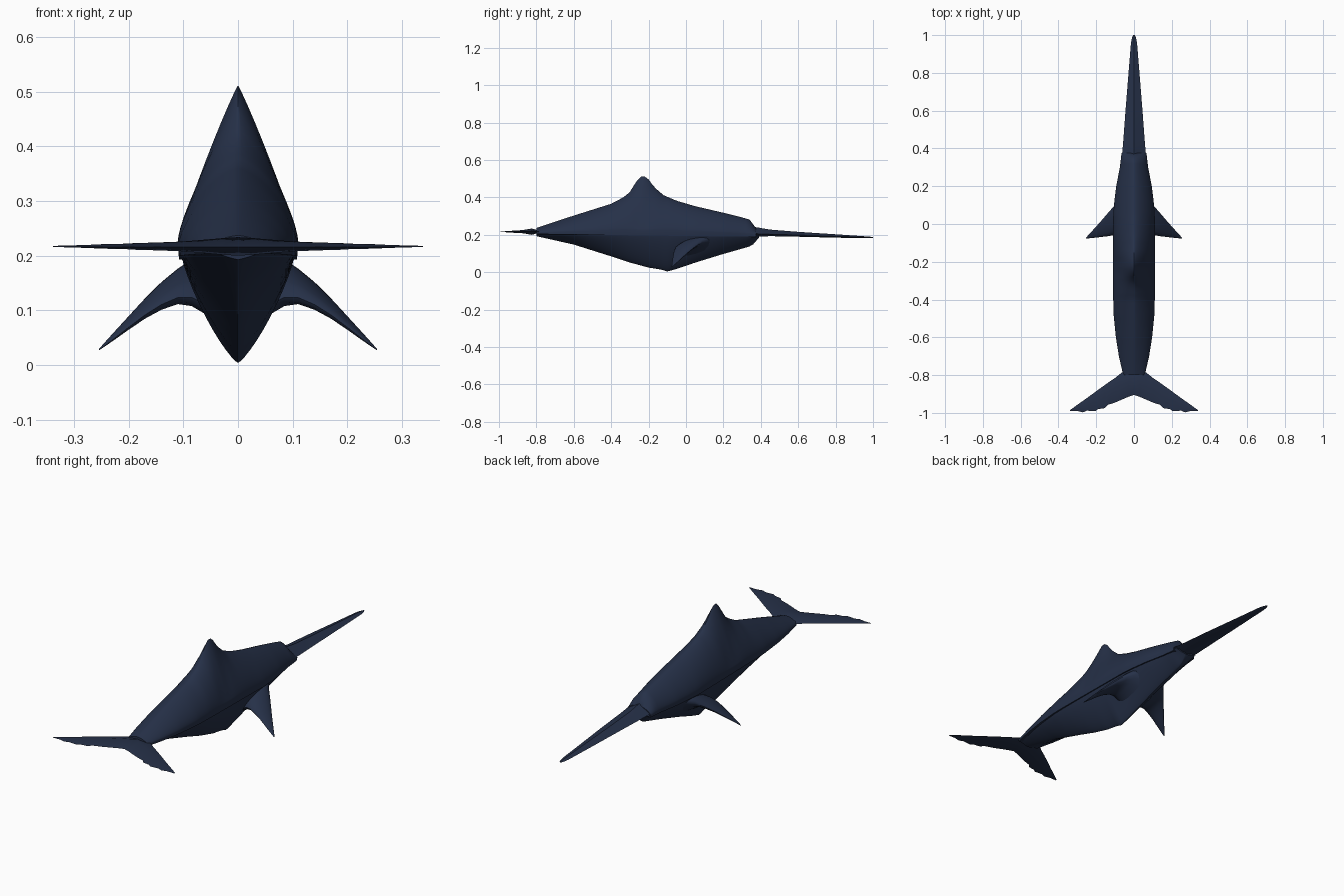
import bpy, bmesh, math

if "Cube" in bpy.data.objects:
    bpy.data.objects.remove(bpy.data.objects["Cube"])

navy = bpy.data.materials.new("dark navy skin")
navy.diffuse_color = (0.019, 0.030, 0.065, 1)
navy.use_nodes = True
navy.node_tree.nodes["Principled BSDF"].inputs["Base Color"].default_value = navy.diffuse_color


def finish(name, bm, angle=40):
    bmesh.ops.recalc_face_normals(bm, faces=bm.faces)
    me = bpy.data.meshes.new(name)
    bm.to_mesh(me)
    bm.free()
    ob = bpy.data.objects.new(name, me)
    bpy.context.collection.objects.link(ob)
    me.materials.append(navy)
    bpy.ops.object.select_all(action='DESELECT')
    ob.select_set(True)
    bpy.context.view_layer.objects.active = ob
    bpy.ops.object.shade_smooth_by_angle(angle=math.radians(angle))
    return ob


def mirror_x(ob):
    m = ob.modifiers.new("mirror", 'MIRROR')
    m.use_clip = True


def loft(name, rings, angle=40):
    """Skin closed rings of equal point count, capped at both ends."""
    bm = bmesh.new()
    vs = [[bm.verts.new(p) for p in r] for r in rings]
    n = len(vs[0])
    for a, b in zip(vs, vs[1:]):
        for i in range(n):
            j = (i + 1) % n
            bm.faces.new((a[i], a[j], b[j], b[i]))
    bm.faces.new(vs[0])
    bm.faces.new(vs[-1])
    return finish(name, bm, angle)


def interp(keys, y):
    for (a, u), (b, v) in zip(keys, keys[1:]):
        if y <= b:
            return u + (v - u) * max(0, (y - a) / (b - a))
    return keys[-1][1]


# Side and top profiles, as (y, value)
TOP = [(-.8, .237), (-.6, .303), (-.4, .366), (-.33, .403), (-.30, .43), (-.27, .478),
       (-.25, .507), (-.23, .516), (-.205, .503), (-.17, .455), (-.12, .412), (-.05, .382),
       (.05, .353), (.2, .318), (.3, .293), (.345, .28), (.36, .255), (.375, .235)]
BOTTOM = [(-.8, .193), (-.6, .148), (-.4, .085), (-.3, .052), (-.2, .025), (-.13, .014),
          (-.1, .004), (-.05, .018), (.05, .052), (.2, .098), (.34, .138), (.36, .15), (.39, .185)]
WIDTH = [(-.8, .057), (-.7, .08), (-.6, .096), (-.48, .108), (-.4, .11), (.05, .11),
         (.12, .104), (.2, .094), (.3, .075), (.39, .064)]


def seam(y):
    return .21 - .015 * (y + .8) / 1.2


def stations(end):
    ys = [-.8 + .02 * i for i in range(200) if -.8 + .02 * i < end - .005]
    return ys + [end]


def arch(w, z0, h, p, n=12):
    """Half superellipse from +x over the ridge to -x."""
    right = []
    for i in range(n + 1):
        t = math.pi / 2 * i / n
        right.append((w * max(0, math.cos(t)) ** (2 / p), z0 + h * math.sin(t) ** (2 / p)))
    return right + [(-x, z) for x, z in reversed(right[:-1])]


# Upper body, drawn up into the dorsal fin
rings = []
for y in stations(.375):
    w, top, s = interp(WIDTH, y), interp(TOP, y), seam(y)
    fin = max(0, min(1, (top - .38) / .12))
    z0 = s + .12 * (min(top, .4) - s)
    sec = [(w * .98, s - .006)] + arch(w, z0, top - z0, 1.5 - .42 * fin) + [(-w * .98, s - .006)]
    rings.append([(x, y, z) for x, z in sec])
loft("upper_body", rings)

# Lower body with keel
rings = []
for y in stations(.39):
    w, s = interp(WIDTH, y) * .95, seam(y) + .004
    rings.append([(x, y, z) for x, z in arch(w, s, interp(BOTTOM, y) - s, 1.25)])
loft("lower_body", rings)

# Long flat bill with a ridge above and below: y, half width, bottom, side, top
rings = []
for y, w, lo, mid, hi in [(.30, .064, .185, .208, .25), (.38, .062, .19, .206, .24),
                          (.45, .056, .193, .203, .228), (.6, .045, .190, .199, .216),
                          (.8, .029, .185, .192, .203), (.96, .016, .182, .187, .192),
                          (.985, .011, .182, .186, .190), (1.0, .004, .183, .186, .188)]:
    rings.append([(w, y, mid), (w * .4, y, mid + .6 * (hi - mid)), (0, y, hi),
                  (-w * .4, y, mid + .6 * (hi - mid)), (-w, y, mid),
                  (-w * .4, y, lo + .3 * (mid - lo)), (0, y, lo), (w * .4, y, lo + .3 * (mid - lo))])
loft("bill", rings, 30)

# Horizontal tail fluke: x, leading y, trailing y (ragged), half thickness
bm = bmesh.new()
cols = []
for x, lead, trail, t in [(0, -.77, -.905, .017), (.03, -.78, -.915, .015), (.065, -.787, -.93, .012),
                          (.10, -.815, -.945, .009), (.14, -.842, -.958, .0075), (.155, -.853, -.975, .007),
                          (.19, -.878, -.98, .006), (.205, -.889, -.991, .005), (.25, -.922, -.988, .004),
                          (.27, -.936, -.997, .003), (.30, -.957, -.99, .002), (.338, -.985, -.991, .001)]:
    mid = lead * .6 + trail * .4
    cols.append([bm.verts.new(p) for p in [(x, lead, .217), (x, mid, .217 + t),
                                           (x, trail, .216), (x, mid, .217 - t)]])
for a, b in zip(cols, cols[1:]):
    for i in range(4):
        j = (i + 1) % 4
        bm.faces.new((a[i], a[j], b[j], b[i]))
bm.faces.new(cols[-1])
mirror_x(finish("tail_fluke", bm, 30))

# Swept pectoral fins: x, rear y, front y, low z, high z
rings = []
for x, y0, y1, z0, z1 in [(.05, -.06, .17, .085, .20), (.085, -.055, .125, .106, .195),
                          (.11, -.06, .09, .11, .178), (.14, -.065, .056, .10, .153),
                          (.17, -.068, .021, .084, .123), (.20, -.072, -.013, .064, .09),
                          (.23, -.075, -.046, .043, .057), (.254, -.077, -.072, .027, .03)]:
    cy, cz, ry, rz = (y0 + y1) / 2, (z0 + z1) / 2, (y1 - y0) / 2, (z1 - z0) / 2
    ring = []
    for i in range(16):
        a = 2 * math.pi * i / 16
        # flattened ellipse tilted so the leading edge sits higher
        ring.append((x, cy + ry * math.cos(a), cz + rz * (.6 * math.cos(a) + .75 * math.sin(a))))
    rings.append(ring)
fin = loft("pectoral_fin", rings)
m = fin.modifiers.new("mirror", 'MIRROR')
m.use_mirror_merge = False
